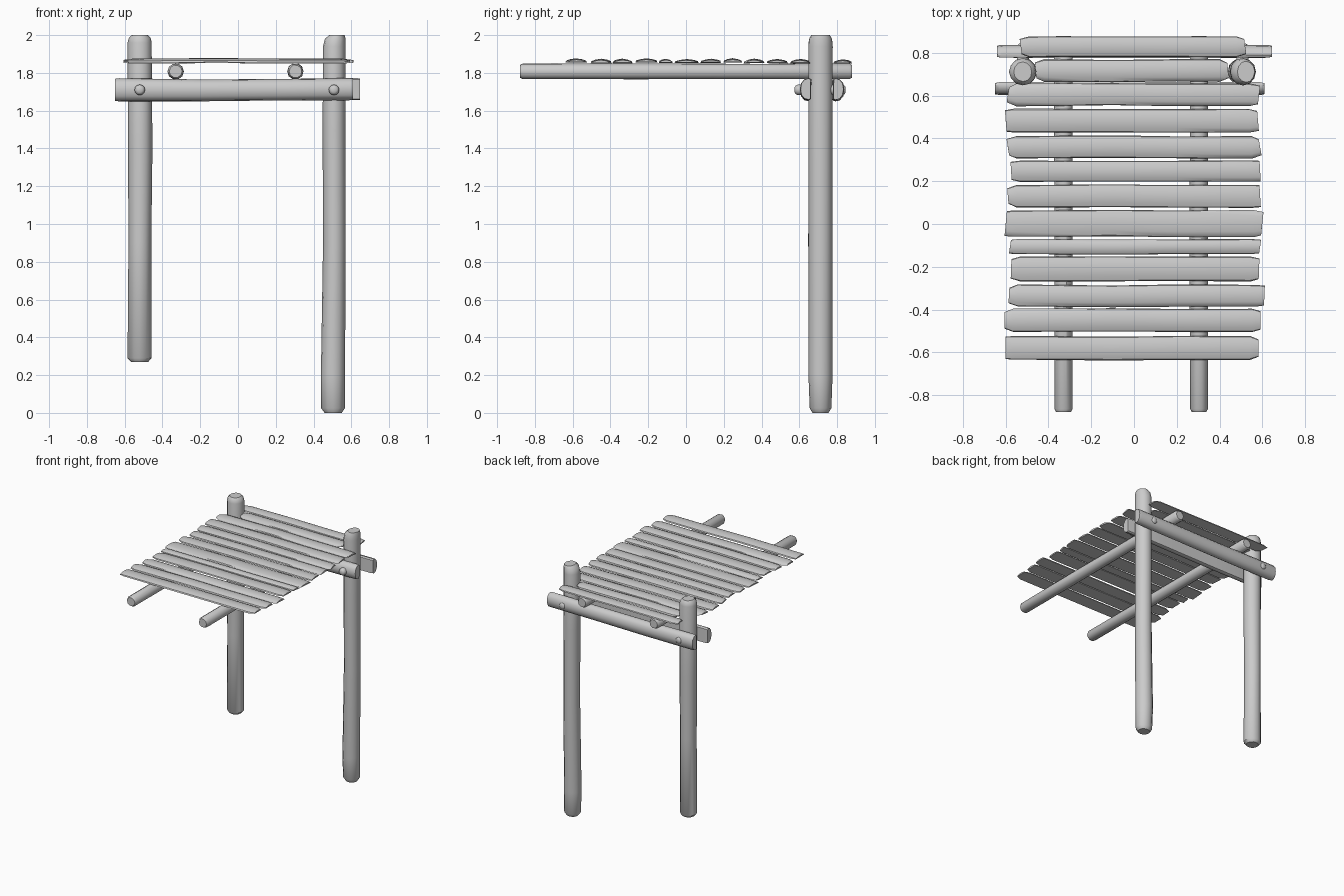
import bpy, bmesh, math, random
from mathutils import Vector

random.seed(4)

# Axis -> order of (along, u, v) in xyz
PUT = {'x': lambda t, u, v: (t, u, v),
       'y': lambda t, u, v: (u, t, v),
       'z': lambda t, u, v: (u, v, t)}


def circle(n):
    return [(math.cos(2 * math.pi * i / n), math.sin(2 * math.pi * i / n)) for i in range(n)]


def loft(name, axis, profile, rings, wobble=0.0, skew=0.0):
    """rings: (along, u, v, half_u, half_v); skew slants the ends."""
    bm = bmesh.new()
    loops = []
    for k, (t, u, v, ru, rv) in enumerate(rings):
        s = skew if k in (0, len(rings) - 1) else 0
        loop = []
        for pu, pv in profile:
            j = 1 + random.uniform(-wobble, wobble)
            loop.append(bm.verts.new(PUT[axis](t + s * pu, u + pu * ru * j, v + pv * rv * j)))
        loops.append(loop)
    n = len(profile)
    for a, b in zip(loops, loops[1:]):
        for i in range(n):
            bm.faces.new((a[i], a[(i + 1) % n], b[(i + 1) % n], b[i]))
    bm.faces.new(loops[0])
    bm.faces.new(loops[-1])
    bmesh.ops.recalc_face_normals(bm, faces=bm.faces)
    me = bpy.data.meshes.new(name)
    bm.to_mesh(me)
    bm.free()
    ob = bpy.data.objects.new(name, me)
    bpy.context.collection.objects.link(ob)
    bpy.ops.object.select_all(action='DESELECT')
    ob.select_set(True)
    bpy.context.view_layer.objects.active = ob
    bpy.ops.object.shade_smooth_by_angle(angle=math.radians(40))
    return ob


ROUND = circle(12)
# Domed plank section, flat underneath
PLANK = [(-1, -0.6), (1, -0.6), (0.92, 0.1), (0.6, 0.6), (0, 1), (-0.6, 0.6), (-0.92, 0.1)]
# Half-log beam section, flat side at +u, rounded side at -u
BEAM = [(1, -0.9), (1, 0.9), (0.6, 1), (-0.2, 0.9), (-0.8, 0.55), (-1, 0),
        (-0.8, -0.55), (-0.2, -0.9), (0.6, -1)]

# Upright posts
R = 0.064
loft("left_post", 'z', ROUND, [
    (0.27, -0.52, 0.712, 0.045, 0.045), (0.29, -0.52, 0.712, R, 0.06), (0.9, -0.52, 0.712, 0.06, R),
    (1.4, -0.518, 0.712, R, R), (1.96, -0.52, 0.712, R, R), (1.985, -0.52, 0.712, 0.058, 0.058),
    (2.0, -0.52, 0.712, 0.042, 0.046)], 0.02)
loft("right_post", 'z', ROUND, [
    (0.0, 0.504, 0.712, 0.045, 0.042), (0.025, 0.504, 0.712, 0.063, 0.058), (0.2, 0.502, 0.712, R, R),
    (0.9, 0.511, 0.712, 0.06, R), (1.5, 0.509, 0.712, 0.06, R), (1.94, 0.51, 0.712, 0.06, R),
    (1.98, 0.515, 0.712, 0.054, 0.06), (2.0, 0.524, 0.712, 0.04, 0.05)], 0.02)

# Split-log beams clamping the posts front and back
for name, y, x0, x1, sec in (("front_beam", 0.633, -0.65, 0.61, BEAM),
                             ("back_beam", 0.808, -0.64, 0.645, [(-u, v) for u, v in BEAM])):
    loft(name, 'x', sec, [
        (x0, y, 1.71, 0.026, 0.058), (x0 + 0.02, y, 1.71, 0.03, 0.061), (-0.2, y, 1.708, 0.031, 0.058),
        (0.25, y, 1.711, 0.031, 0.057), (x1 - 0.02, y, 1.714, 0.03, 0.058),
        (x1, y, 1.714, 0.026, 0.056)], 0.02)

# Pegs through beams and posts
for side, x in (("left", -0.52), ("right", 0.508)):
    loft(side + "_peg", 'y', ROUND, [(y, x, 1.71, r, r) for y, r in (
        (0.575, 0.014), (0.581, 0.023), (0.592, 0.028), (0.828, 0.028), (0.839, 0.023), (0.845, 0.014))])

# Long poles carrying the slats
for side, x in (("left", -0.33), ("right", 0.304)):
    loft(side + "_pole", 'y', circle(10), [(y, x, 1.808, r, r) for y, r in (
        (-0.88, 0.034), (-0.865, 0.042), (-0.3, 0.043), (0.3, 0.042), (0.865, 0.043), (0.88, 0.034))], 0.03)

# Roof slats: y low, y high, x left, x right
slats = [(0.78, 0.88, -0.53, 0.52), (0.665, 0.772, -0.46, 0.44), (0.55, 0.658, -0.59, 0.585),
         (0.425, 0.54, -0.60, 0.58), (0.305, 0.413, -0.59, 0.59), (0.197, 0.298, -0.575, 0.59),
         (0.075, 0.185, -0.59, 0.59), (-0.062, 0.066, -0.60, 0.60), (-0.142, -0.07, -0.58, 0.59),
         (-0.27, -0.15, -0.575, 0.585), (-0.387, -0.282, -0.585, 0.61), (-0.507, -0.395, -0.605, 0.592),
         (-0.637, -0.522, -0.60, 0.582)]
for i, (y0, y1, x0, x1) in enumerate(slats):
    y, w = (y0 + y1) / 2, (y1 - y0) / 2
    z = 1.86 + random.uniform(-0.003, 0.003)
    h = random.uniform(0.012, 0.015)
    e0, e1 = random.uniform(0.65, 0.95), random.uniform(0.65, 0.95)
    loft("slat_%02d" % (i + 1), 'x', PLANK, [
        (x0, y, z, w * e0, h * 0.6), (x0 + 0.04, y, z, w * 0.97, h),
        (-0.1, y + random.uniform(-0.004, 0.004), z + 0.002, w * 0.97, h),
        (0.2, y, z, w * 0.97, h), (x1 - 0.04, y, z, w * 0.97, h),
        (x1, y, z, w * e1, h * 0.6)], 0.03, random.uniform(-0.008, 0.008))
